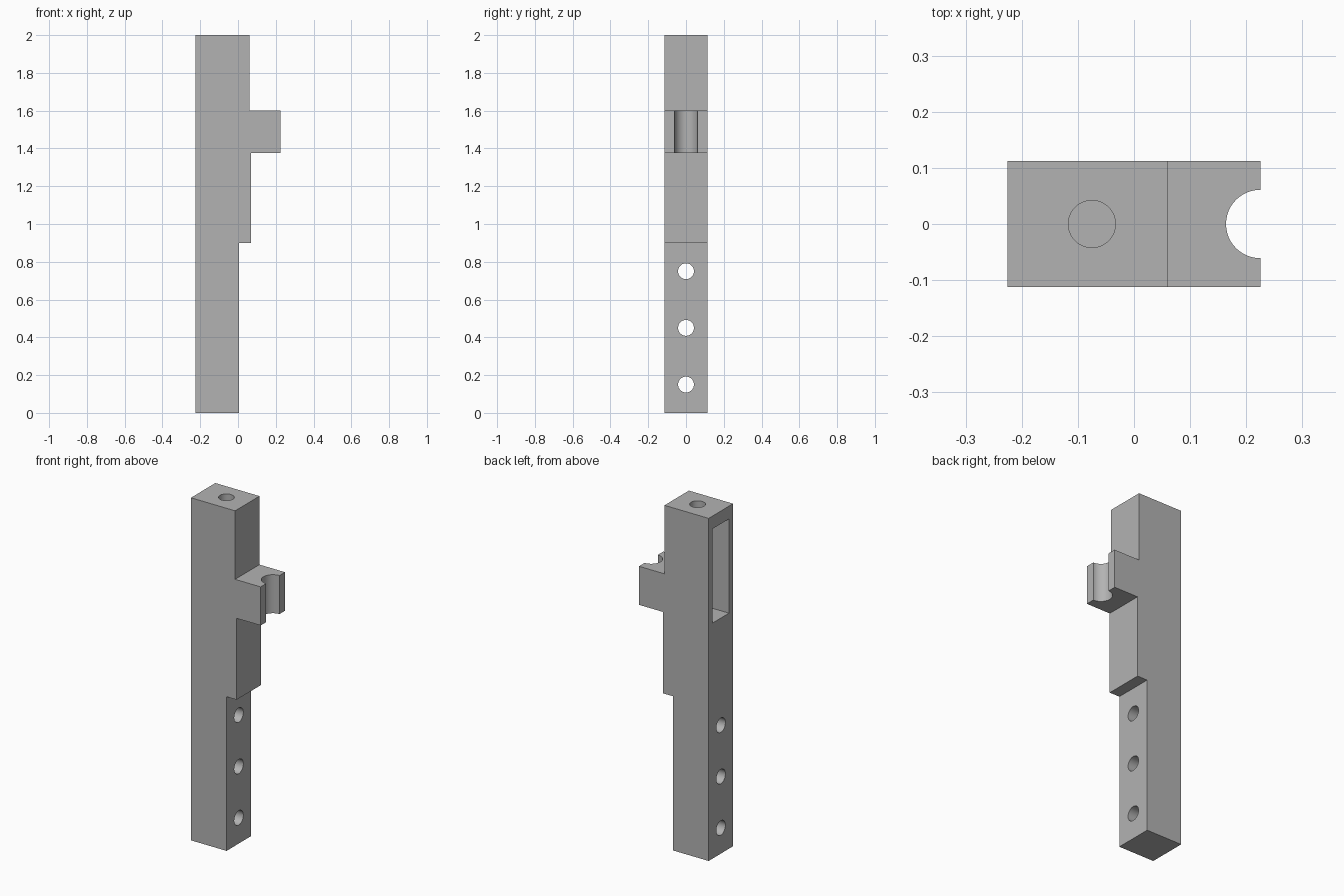
import bpy
import bmesh
from math import pi, radians

cube = bpy.data.objects.get("Cube")
if cube:
    bpy.data.objects.remove(cube, do_unlink=True)

HALF = 0.1125      # half of the post's depth
LEFT = -0.225      # flat long side

grey = bpy.data.materials.new("plain grey")
grey.use_nodes = True
colour = (0.45, 0.45, 0.45, 1)
grey.diffuse_color = colour
grey.node_tree.nodes["Principled BSDF"].inputs["Base Color"].default_value = colour


def add_cutter(target, name):
    """Subtract the active object from the target and hide it."""
    cutter = bpy.context.object
    cutter.name = name
    cutter.data.materials.append(grey)
    mod = target.modifiers.new(name, 'BOOLEAN')
    mod.operation = 'DIFFERENCE'
    mod.solver = 'EXACT'
    mod.object = cutter
    bpy.context.view_layer.objects.active = target
    bpy.ops.object.modifier_apply(modifier=name)
    bpy.data.objects.remove(cutter, do_unlink=True)


def drill(target, name, radius, length, location, rotation=(0, 0, 0)):
    bpy.ops.mesh.primitive_cylinder_add(vertices=48, radius=radius, depth=length,
                                        location=location, rotation=rotation)
    add_cutter(target, name)


# Stepped post with the side arm, extruded from its front outline
outline = [(LEFT, 0), (0.005, 0), (0.005, 0.9), (0.07, 0.9), (0.07, 1.375),
           (0.225, 1.375), (0.225, 1.6), (0.06, 1.6), (0.06, 2), (LEFT, 2)]
bm = bmesh.new()
face = bm.faces.new([bm.verts.new((x, -HALF, z)) for x, z in outline])
ext = bmesh.ops.extrude_face_region(bm, geom=[face])
moved = [v for v in ext["geom"] if isinstance(v, bmesh.types.BMVert)]
bmesh.ops.translate(bm, vec=(0, 2 * HALF, 0), verts=moved)
bmesh.ops.recalc_face_normals(bm, faces=bm.faces)
mesh = bpy.data.meshes.new("stepped_post")
bm.to_mesh(mesh)
bm.free()
mesh.materials.append(grey)
post = bpy.data.objects.new("stepped_post", mesh)
bpy.context.collection.objects.link(post)

# Tall pocket open on the flat side
bpy.ops.mesh.primitive_cube_add(size=1, location=(-0.15, 0, 1.65))
bpy.context.object.scale = (0.3, 0.15, 0.55)
add_cutter(post, "pocket")

# Hole from the top into the pocket
drill(post, "top_hole", 0.042, 0.3, (-0.075, 0, 1.95))

# Cross holes through the lower post
for i in range(3):
    drill(post, "cross_hole", 0.042, 1, (0, 0, 0.15 + 0.3 * i), (0, pi / 2, 0))

# Half-round notch in the arm
drill(post, "arm_notch", 0.061, 0.6, (0.225, 0, 1.5))

# Smooth bores, sharp edges
bpy.ops.object.select_all(action='DESELECT')
post.select_set(True)
bpy.context.view_layer.objects.active = post
bpy.ops.object.shade_smooth_by_angle(angle=radians(30))
